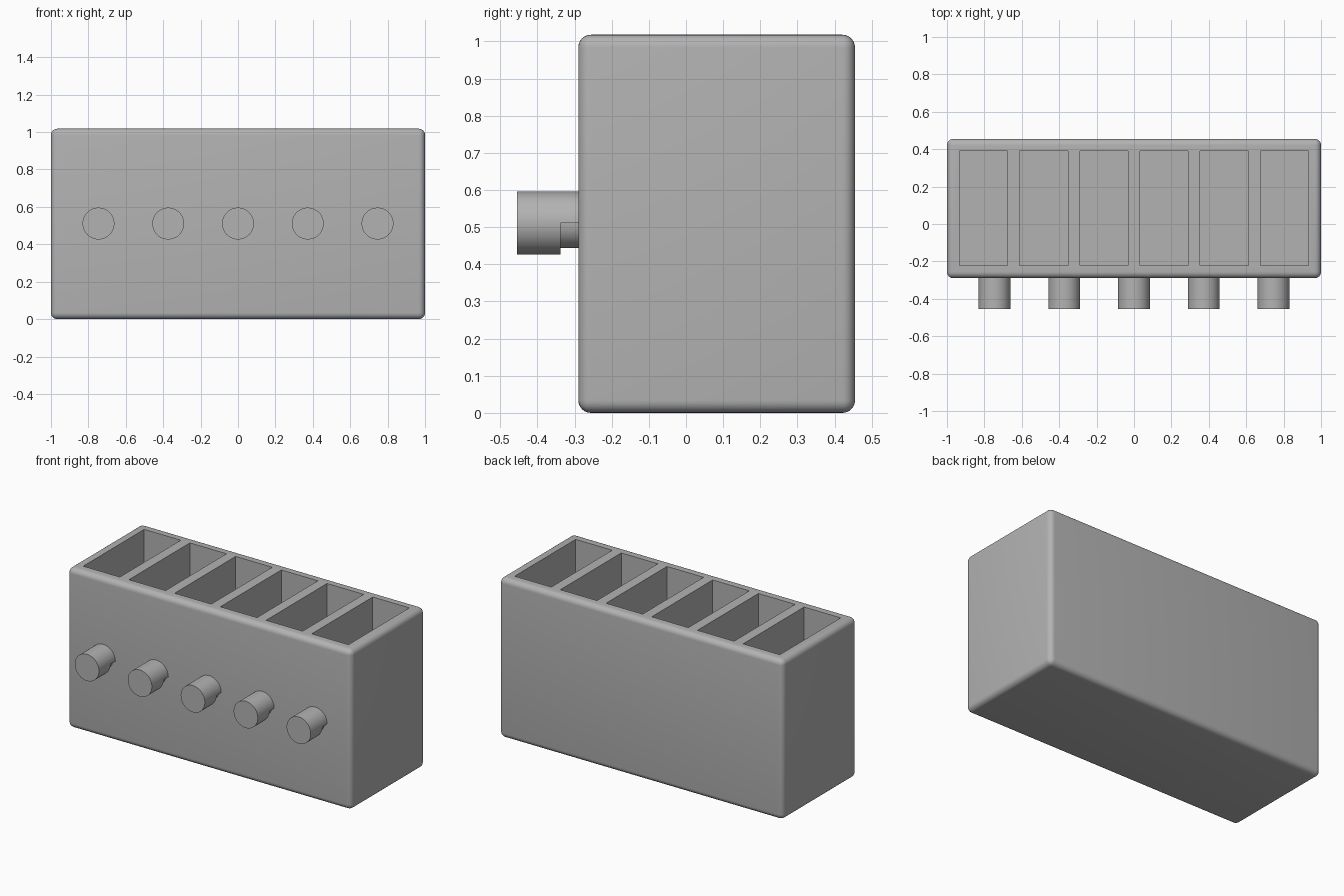
import bpy, bmesh, math
from mathutils import Matrix

if "Cube" in bpy.data.objects:
    bpy.data.objects.remove(bpy.data.objects["Cube"])

grey = bpy.data.materials.new("plain_grey")
grey.diffuse_color = (0.45, 0.45, 0.45, 1)
grey.use_nodes = True
grey.node_tree.nodes["Principled BSDF"].inputs["Base Color"].default_value = grey.diffuse_color


def finish(name, bm, material=True):
    bmesh.ops.recalc_face_normals(bm, faces=bm.faces)
    mesh = bpy.data.meshes.new(name)
    bm.to_mesh(mesh)
    bm.free()
    obj = bpy.data.objects.new(name, mesh)
    bpy.context.collection.objects.link(obj)
    mesh.materials.append(grey)
    return obj


def add_box(bm, lo, hi):
    size = [b - a for a, b in zip(lo, hi)]
    mid = [(a + b) / 2 for a, b in zip(lo, hi)]
    return bmesh.ops.create_cube(
        bm, size=1, matrix=Matrix.Translation(mid) @ Matrix.Diagonal((*size, 1)))


def smooth(obj, angle):
    bpy.ops.object.select_all(action='DESELECT')
    obj.select_set(True)
    bpy.context.view_layer.objects.active = obj
    bpy.ops.object.shade_smooth_by_angle(angle=math.radians(angle))


# Block with rounded outer edges
FRONT, BACK, TOP = -0.29, 0.455, 1.018
bm = bmesh.new()
add_box(bm, (-1, FRONT, 0), (1, BACK, TOP))
bmesh.ops.bevel(bm, geom=bm.edges[:], offset=0.034, segments=6,
                profile=0.5, affect='EDGES')
body = finish("compartment_block", bm)

# Six deep compartments cut from the top
bm = bmesh.new()
for i in range(6):
    x = (i - 2.5) * 0.322
    add_box(bm, (x - 0.129, -0.223, 0.068), (x + 0.129, 0.39, TOP + 0.1))
cutter = finish("compartment_cutter", bm)
cutter.hide_render = True
cutter.hide_viewport = True
cut = body.modifiers.new("compartments", 'BOOLEAN')
cut.operation = 'DIFFERENCE'
cut.solver = 'EXACT'
cut.object = cutter
bpy.context.view_layer.objects.active = body
bpy.ops.object.modifier_apply(modifier=cut.name)
bpy.data.objects.remove(cutter)
smooth(body, 30)

# Front pegs: full round head, with the lower half slimmer beside the block
R, R_NECK, SEG = 0.085, 0.067, 24


def ring(radius, start, end):
    return [(radius * math.cos(a), radius * math.sin(a)) for a in
            (start + (end - start) * k / SEG for k in range(SEG + 1))]


def extrude_profile(bm, points, y0, y1):
    face = bm.faces.new([bm.verts.new((x, y0, z)) for x, z in points])
    new = bmesh.ops.extrude_face_region(bm, geom=[face], use_keep_orig=True)["geom"]
    verts = [v for v in new if isinstance(v, bmesh.types.BMVert)]
    bmesh.ops.translate(bm, verts=verts, vec=(0, y1 - y0, 0))


upper = ring(R, 0, math.pi)
head = upper + ring(R, math.pi, 2 * math.pi)[1:-1]
neck = upper + ring(R_NECK, math.pi, 2 * math.pi)
for i in range(5):
    bm = bmesh.new()
    extrude_profile(bm, head, -0.455, -0.338)
    extrude_profile(bm, neck, -0.338, FRONT + 0.002)
    peg = finish(f"peg_{i + 1}", bm)
    peg.location = ((i - 2) * 0.373, 0, 0.511)
    smooth(peg, 30)
